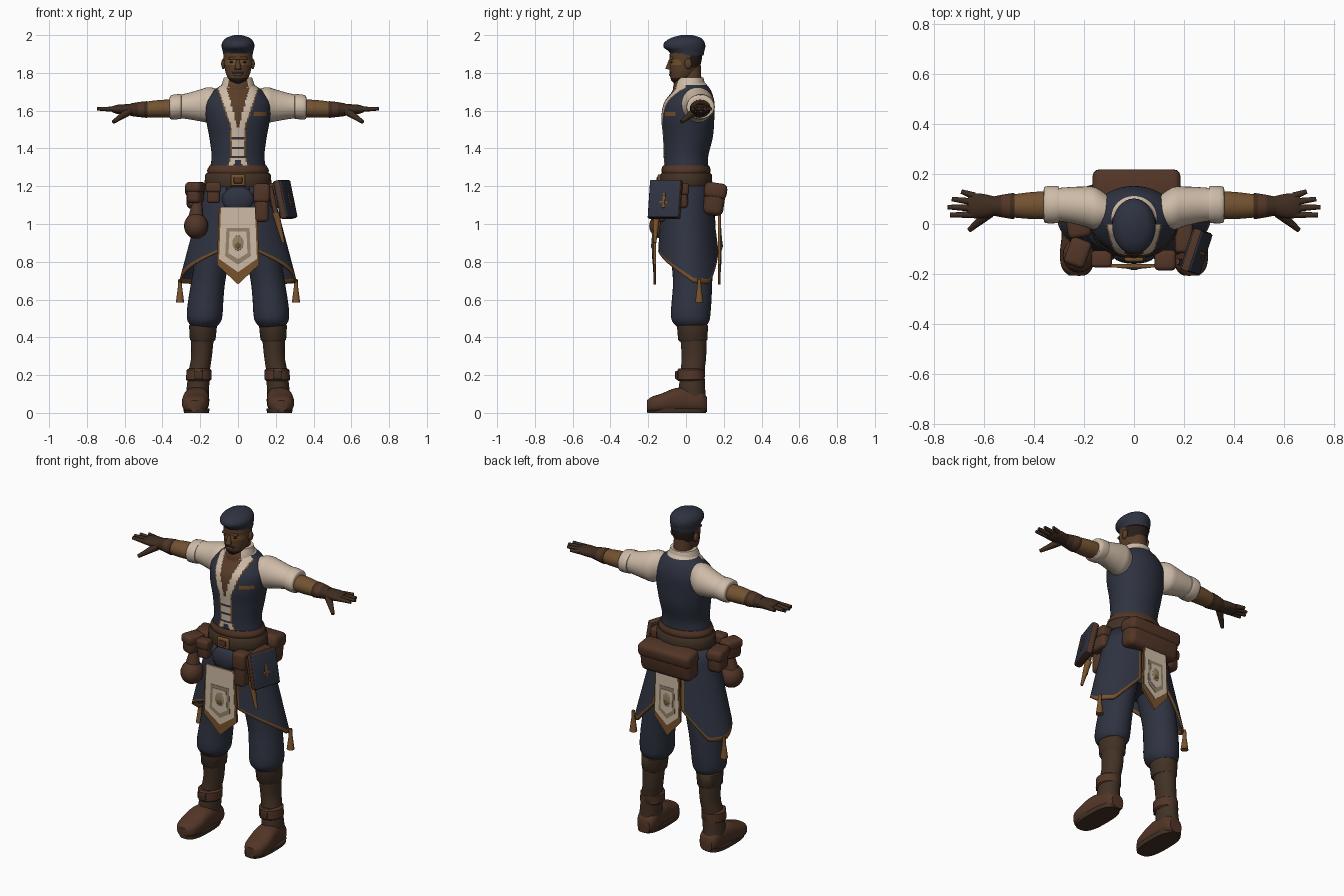
import bpy, bmesh, math
from mathutils import Vector, Euler

default_cube = bpy.data.objects.get("Cube")
if default_cube:
    bpy.data.objects.remove(default_cube)


def material(name, r, g, b):
    mat = bpy.data.materials.new(name)
    mat.use_nodes = True
    mat.diffuse_color = (r, g, b, 1)
    shader = mat.node_tree.nodes["Principled BSDF"]
    shader.inputs["Base Color"].default_value = (r, g, b, 1)
    shader.inputs["Roughness"].default_value = 0.9
    return mat


NAVY = material("navy cloth", .028, .033, .052)
CREAM = material("cream linen", .62, .50, .39)
BEIGE = material("beige embroidery", .30, .23, .14)
SKIN = material("dark skin", .10, .046, .021)
WARM = material("warm skin", .17, .085, .03)
TRIM = material("tan trim", .19, .085, .025)
LEATHER = material("brown leather", .085, .036, .02)
BOOT = material("dark boot leather", .055, .031, .018)
GLOVE = material("dark glove leather", .05, .025, .014)
HAIR = material("black hair", .02, .013, .01)


def finish(name, bm, mats, rule=None, angle=40):
    """Turn a bmesh into an object; rule(centre) gives the material slot."""
    bmesh.ops.recalc_face_normals(bm, faces=bm.faces)
    for f in bm.faces:
        f.smooth = True
        if rule:
            f.material_index = rule(f.calc_center_median())
    mesh = bpy.data.meshes.new(name)
    bm.to_mesh(mesh)
    bm.free()
    mesh.set_sharp_from_angle(angle=math.radians(angle))
    for m in mats:
        mesh.materials.append(m)
    obj = bpy.data.objects.new(name, mesh)
    bpy.context.scene.collection.objects.link(obj)
    return obj


def spline(keys, steps):
    """Smoothly fill in between key rings."""
    keys = [Vector(k) for k in keys]
    out = []
    for i in range(len(keys) - 1):
        a, b = keys[max(i - 1, 0)], keys[i]
        c, d = keys[i + 1], keys[min(i + 2, len(keys) - 1)]
        for k in range(steps):
            t = k / steps
            out.append(b + (c - a) * t / 2 + (a * 2 - b * 5 + c * 4 - d) * t * t / 2
                       + (b * 3 - a - c * 3 + d) * t ** 3 / 2)
    return out + [keys[-1]]


def loft(name, axis, keys, mats, side=1, steps=4, n=32, power=2, rule=None):
    """Skin of rings (position, centre, centre, radius, radius) along an axis."""
    bm = bmesh.new()
    rings = []
    for t, c0, c1, r0, r1 in spline(keys, steps):
        ring = []
        for i in range(n):
            ca, sa = math.cos(math.tau * i / n), math.sin(math.tau * i / n)
            u = c0 + r0 * math.copysign(abs(ca) ** (2 / power), ca)
            v = c1 + r1 * math.copysign(abs(sa) ** (2 / power), sa)
            x, y, z = {"x": (t, u, v), "y": (u, t, v), "z": (u, v, t)}[axis]
            ring.append(bm.verts.new((x * side, y, z)))
        rings.append(ring)
    for a, b in zip(rings, rings[1:]):
        for i in range(n):
            j = (i + 1) % n
            bm.faces.new((a[i], a[j], b[j], b[i]))
    bm.faces.new(rings[0])
    bm.faces.new(rings[-1])
    return finish(name, bm, mats, rule)


def box(name, loc, size, mat, rot=(0, 0, 0), bevel=.02):
    bm = bmesh.new()
    bmesh.ops.create_cube(bm, size=1)
    bmesh.ops.scale(bm, vec=size, verts=bm.verts)
    bmesh.ops.bevel(bm, geom=bm.edges[:], offset=bevel, segments=3, profile=.5, affect="EDGES")
    obj = finish(name, bm, [mat])
    obj.location, obj.rotation_euler = loc, [math.radians(r) for r in rot]
    return obj


def ball(name, loc, radii, mat):
    bm = bmesh.new()
    bmesh.ops.create_uvsphere(bm, u_segments=20, v_segments=12, radius=1)
    bmesh.ops.scale(bm, vec=radii, verts=bm.verts)
    bmesh.ops.translate(bm, vec=loc, verts=bm.verts)
    return finish(name, bm, [mat])


def rod(name, a, b, r1, r2, mat):
    a, b = Vector(a), Vector(b)
    bm = bmesh.new()
    bmesh.ops.create_cone(bm, cap_ends=True, segments=12, radius1=r1, radius2=r2, depth=(b - a).length)
    obj = finish(name, bm, [mat])
    obj.location = (a + b) / 2
    obj.rotation_euler = (b - a).to_track_quat("Z", "Y").to_euler()
    return obj


def pouch(name, loc, size, mat=LEATHER, rot=(0, 0, 0)):
    """Rounded bag with a slightly wider flap over the top."""
    box(name, loc, size, mat, rot, min(size) * .3)
    top = Vector((0, 0, size[2] * .27))
    top.rotate(Euler([math.radians(r) for r in rot]))
    box(name + "_flap", Vector(loc) + top, (size[0] + .012, size[1] + .012, size[2] * .5), mat, rot, min(size) * .25)


# Vest with open shirt, painted by position
def vest_rule(p):
    ax, h = abs(p.x), p.z - 1.5
    if p.z > 1.735 and p.y > -.02:
        return 1
    if p.y < 0:
        if h > 0:
            if ax < .27 * h:
                return 2
            edge = .03 + .34 * h
        else:
            edge = .034 if p.z > 1.36 else .034 + (1.36 - p.z) * .3
            if ax < edge and p.z < 1.34 and ax < (1.36 - p.z) * .5:
                return 0
            if ax < edge and (p.z * 20) % 1 < .25:
                return 0
        if ax < edge:
            return 1
        if ax < edge + .006 or (.08 < p.x < .15 and 1.572 < p.z < 1.592):
            return 3
    return 3 if p.z < 1.31 else 0


loft("vest_torso", "z", [(1.2, 0, 0, .155, .12), (1.28, 0, 0, .15, .118), (1.36, 0, 0, .14, .118),
     (1.46, 0, .01, .152, .132), (1.56, 0, .01, .17, .14), (1.64, 0, .017, .172, .134),
     (1.7, 0, .03, .135, .105), (1.735, 0, .027, .09, .085), (1.765, 0, .025, .06, .06)],
     [NAVY, CREAM, SKIN, TRIM], steps=8, n=112, rule=vest_rule)
loft("shirt_collar", "z", [(1.695, 0, .02, .1, .09), (1.735, 0, .018, .088, .084), (1.775, 0, .022, .075, .07)],
     [CREAM, SKIN], n=48, rule=lambda p: int(p.y < 0 and abs(p.x) < .05))
loft("neck", "z", [(1.66, 0, .03, .06, .06), (1.74, 0, .025, .055, .058), (1.84, 0, .02, .055, .058)], [SKIN])


# Head, hair, beard and cap
def head_rule(p):
    if (p.y > .02 and p.z > 1.83) or (p.z < 1.772 and p.y < -.03):
        return 1
    if p.y < -.06 and abs(p.x) < .03 and 1.797 < p.z < 1.804:
        return 1
    return 2 if p.y < -.03 and 1.845 < p.z < 1.868 else 0


loft("head", "z", [(1.745, 0, -.045, .02, .02), (1.765, 0, -.03, .048, .05), (1.8, 0, -.014, .065, .072),
     (1.85, 0, -.004, .074, .083), (1.9, 0, 0, .077, .086), (1.95, 0, 0, .07, .08)],
     [SKIN, HAIR, WARM], steps=7, n=48, rule=head_rule)
rod("nose", (0, -.092, 1.818), (0, -.082, 1.87), .018, .008, SKIN)
ball("mouth", (0, -.078, 1.79), (.024, .012, .009), SKIN)
box("brow", (0, -.077, 1.877), (.1, .022, .014), SKIN, bevel=.005)
loft("cap", "z", [(1.893, 0, .008, .077, .085), (1.915, 0, .002, .081, .095), (1.935, 0, -.008, .086, .11),
     (1.96, 0, -.008, .084, .107), (1.985, 0, 0, .062, .08), (2, 0, .005, .02, .03)], [NAVY])

# Pelvis, belt and buckle
loft("pelvis", "z", [(1.24, 0, 0, .158, .122), (1.1, 0, .01, .185, .135), (.98, 0, .02, .19, .135),
     (.86, 0, .025, .13, .1)], [NAVY])
loft("waist_sash", "z", [(1.26, 0, 0, .158, .125), (1.285, 0, 0, .163, .13), (1.31, 0, 0, .15, .122)], [LEATHER])
loft("belt", "z", [(1.195, 0, 0, .172, .135), (1.205, 0, 0, .178, .14), (1.26, 0, 0, .174, .137),
     (1.27, 0, 0, .165, .13)], [BOOT], steps=1, n=48)
box("belt_buckle", (0, -.14, 1.232), (.075, .02, .06), TRIM, bevel=.006)
box("belt_buckle_center", (0, -.149, 1.232), (.045, .012, .034), LEATHER, bevel=.004)


# Hanging tabards: stacked pointed plates
def plate(name, mat, half, top, shoulder, tip, y, depth, taper=.9):
    bm = bmesh.new()
    outline = [(-half * taper, top), (half * taper, top), (half, shoulder), (0, tip), (-half, shoulder)]
    face = bm.faces.new([bm.verts.new((x, y, z)) for x, z in outline])
    new = bmesh.ops.extrude_face_region(bm, geom=[face])["geom"]
    bmesh.ops.translate(bm, vec=(0, depth, 0), verts=[g for g in new if isinstance(g, bmesh.types.BMVert)])
    return finish(name, bm, [mat])


for word, y, d, w in (("front", -.16, -1, 1), ("back", .17, 1, .8)):
    plate(word + "_tabard_trim", TRIM, .112 * w, 1.09, .785, .68, y, .012 * d)
    plate(word + "_tabard_cloth", CREAM, .1 * w, 1.09, .815, .745, y + .012 * d, .003 * d)
    plate(word + "_tabard_panel", BEIGE, .068 * w, .98, .83, .785, y + .015 * d, .002 * d)
    plate(word + "_tabard_field", CREAM, .05 * w, .96, .845, .815, y + .017 * d, .002 * d)
    ball(word + "_tabard_emblem", (0, y + .019 * d, .9), (.03 * w, .003, .04), BEIGE)
    ball(word + "_tabard_emblem_center", (0, y + .021 * d, .885), (.014, .004, .014), TRIM)
ball("front_apron", (0, -.125, 1.13), (.085, .035, .07), NAVY)


# Flared side skirt with a low outer corner
def hem(angle):
    points = [(0, .9), (18, .86), (60, .775), (100, .69), (128, .685), (162, .86), (180, .9)]
    for (a, za), (b, zb) in zip(points, points[1:]):
        if angle <= b:
            return za + (zb - za) * (angle - a) / (b - a)


def skirt(name, side, cols=36):
    bm = bmesh.new()
    heights = [0, .15, .3, .45, .6, .75, .88, .955, 1]
    grid = []
    for i in range(cols + 1):
        angle = 20 + 141 * i / cols
        a, line = math.radians(angle), []
        for t in heights:
            drop = t * (1.2 - hem(angle))
            line.append(bm.verts.new((side * (.178 + .265 * drop) * math.sin(a),
                                      .012 * t - (.135 + .1 * drop) * math.cos(a), 1.2 - drop)))
        grid.append(line)
    for i in range(cols):
        for j in range(len(heights) - 1):
            f = bm.faces.new((grid[i][j], grid[i][j + 1], grid[i + 1][j + 1], grid[i + 1][j]))
            f.material_index = int(j == len(heights) - 2 or (i in (0, cols - 1) and j > 2))
    obj = finish(name, bm, [NAVY, TRIM])
    mod = obj.modifiers.new("cloth thickness", "SOLIDIFY")
    mod.thickness = .012


# Everything that exists on both sides
for word, s in (("left_", 1), ("right_", -1)):
    ball(word + "ear", (s * .077, .012, 1.848), (.012, .02, .028), SKIN)
    ball(word + "eye", (s * .032, -.075, 1.857), (.012, .007, .006), HAIR)
    skirt(word + "skirt", s)
    rod(word + "tassel_knot", (s * .307, .07, .71), (s * .307, .07, .655), .009, .012, TRIM)
    rod(word + "tassel", (s * .307, .07, .66), (s * .307, .07, .585), .012, .022, TRIM)
    # Sleeve, forearm and glove
    loft(word + "sleeve", "x", [(.08, .045, 1.645, .05, .06), (.15, .06, 1.632, .085, .092), (.2, .07, 1.628, .08, .084),
         (.27, .077, 1.624, .07, .068), (.33, .078, 1.622, .064, .06)], [CREAM], s)
    loft(word + "sleeve_cuff", "x", [(.3, .078, 1.622, .066, .06), (.306, .078, 1.622, .074, .066),
         (.355, .077, 1.618, .073, .064), (.362, .077, 1.617, .055, .05)], [CREAM, TRIM], s, 3,
         rule=lambda p: int(.316 < abs(p.x) < .326))
    loft(word + "forearm", "x", [(.33, .076, 1.612, .055, .046), (.41, .074, 1.61, .054, .047),
         (.5, .072, 1.606, .044, .04), (.54, .072, 1.606, .038, .034)], [WARM], s)
    loft(word + "glove_cuff", "x", [(.478, .072, 1.606, .045, .04), (.484, .072, 1.606, .052, .044),
         (.53, .072, 1.606, .045, .039), (.57, .072, 1.605, .037, .033)], [GLOVE, LEATHER], s, 3,
         rule=lambda p: int(.5 < abs(p.x) < .525))
    loft(word + "hand", "x", [(.55, .072, 1.605, .036, .031), (.6, .072, 1.606, .048, .028),
         (.64, .073, 1.607, .05, .024), (.665, .074, 1.607, .042, .016)], [GLOVE], s)
    for finger, y0, tip_x, tip_y in (("little", .112, .692, .13), ("ring", .088, .73, .1),
                                     ("middle", .063, .747, .068), ("index", .038, .738, .036)):
        rod(word + finger + "_finger", (s * .64, y0, 1.607), (s * tip_x, tip_y, 1.61), .015, .009, GLOVE)
    rod(word + "thumb", (s * .58, .045, 1.595), (s * .66, -.024, 1.54), .022, .01, GLOVE)
    # Baggy trousers, boots and straps
    loft(word + "trouser_leg", "z", [(1, .1, .02, .09, .115), (.85, .13, .03, .092, .112), (.7, .157, .035, .09, .104),
         (.6, .17, .03, .093, .105), (.53, .176, .025, .095, .105), (.485, .178, .025, .088, .098),
         (.45, .18, .03, .06, .07)], [NAVY], s)
    loft(word + "boot_shaft", "z", [(.42, .188, .038, .062, .07), (.3, .193, .042, .055, .065),
         (.22, .205, .035, .056, .064), (.12, .213, .032, .06, .07), (.05, .215, .04, .06, .068)], [BOOT], s)
    loft(word + "boot_cuff", "z", [(.378, .187, .036, .06, .07), (.388, .187, .036, .068, .078),
         (.462, .185, .034, .074, .082), (.472, .185, .034, .066, .074)], [BOOT], s, 1)
    loft(word + "ankle_strap", "z", [(.168, .208, .026, .058, .066), (.176, .208, .026, .067, .073),
         (.226, .206, .027, .067, .073), (.234, .206, .027, .056, .066)], [LEATHER], s, 1)
    box(word + "strap_buckle", (s * .208, -.05, .2), (.045, .014, .045), BOOT, bevel=.005)
    loft(word + "boot_foot", "y", [(.11, .21, .045, .04, .04), (.08, .212, .06, .058, .058), (.01, .216, .068, .064, .066),
         (-.06, .222, .066, .069, .064), (-.13, .227, .052, .07, .05), (-.18, .229, .044, .058, .042),
         (-.207, .23, .038, .03, .028)], [LEATHER], s, power=2.6)
    loft(word + "boot_sole", "z", [(0, .22, -.05, .066, .155), (.024, .22, -.05, .07, .158)], [BOOT], s, 1, power=2.8)

# Bags, book and straps around the belt
pouch("back_bag", (.01, .15, 1.13), (.34, .11, .17), rot=(-8, 0, 0))
pouch("right_hip_pouch", (-.225, .01, 1.145), (.085, .12, .13), rot=(0, 0, 10))
pouch("right_front_pouch", (-.225, -.115, 1.165), (.075, .1, .11), rot=(0, 0, -20))
ball("round_pouch", (-.222, -.125, .99), (.064, .07, .068), LEATHER)
rod("round_pouch_neck", (-.222, -.12, 1.04), (-.215, -.115, 1.12), .04, .025, LEATHER)
pouch("small_belt_pouch", (-.13, -.14, 1.165), (.07, .055, .11))
pouch("left_front_pouch", (.125, -.145, 1.11), (.075, .07, .2))
pouch("left_side_pouch", (.2, -.05, 1.15), (.06, .12, .13))
tilt = (0, -12, -18)
box("book", (.25, -.11, 1.13), (.045, .17, .2), NAVY, tilt, .006)
box("book_pages", (.25, -.11, 1.13), (.03, .175, .205), LEATHER, tilt, .004)
box("book_emblem", (.274, -.118, 1.125), (.006, .014, .08), TRIM, tilt, .002)
box("book_emblem_bar", (.274, -.118, 1.115), (.006, .045, .014), TRIM, tilt, .002)
rod("left_dagger", (.2, -.155, 1.06), (.24, -.165, .9), .02, .008, TRIM)
rod("left_hanging_strap", (.17, -.15, 1.2), (.215, -.16, .98), .014, .012, LEATHER)
